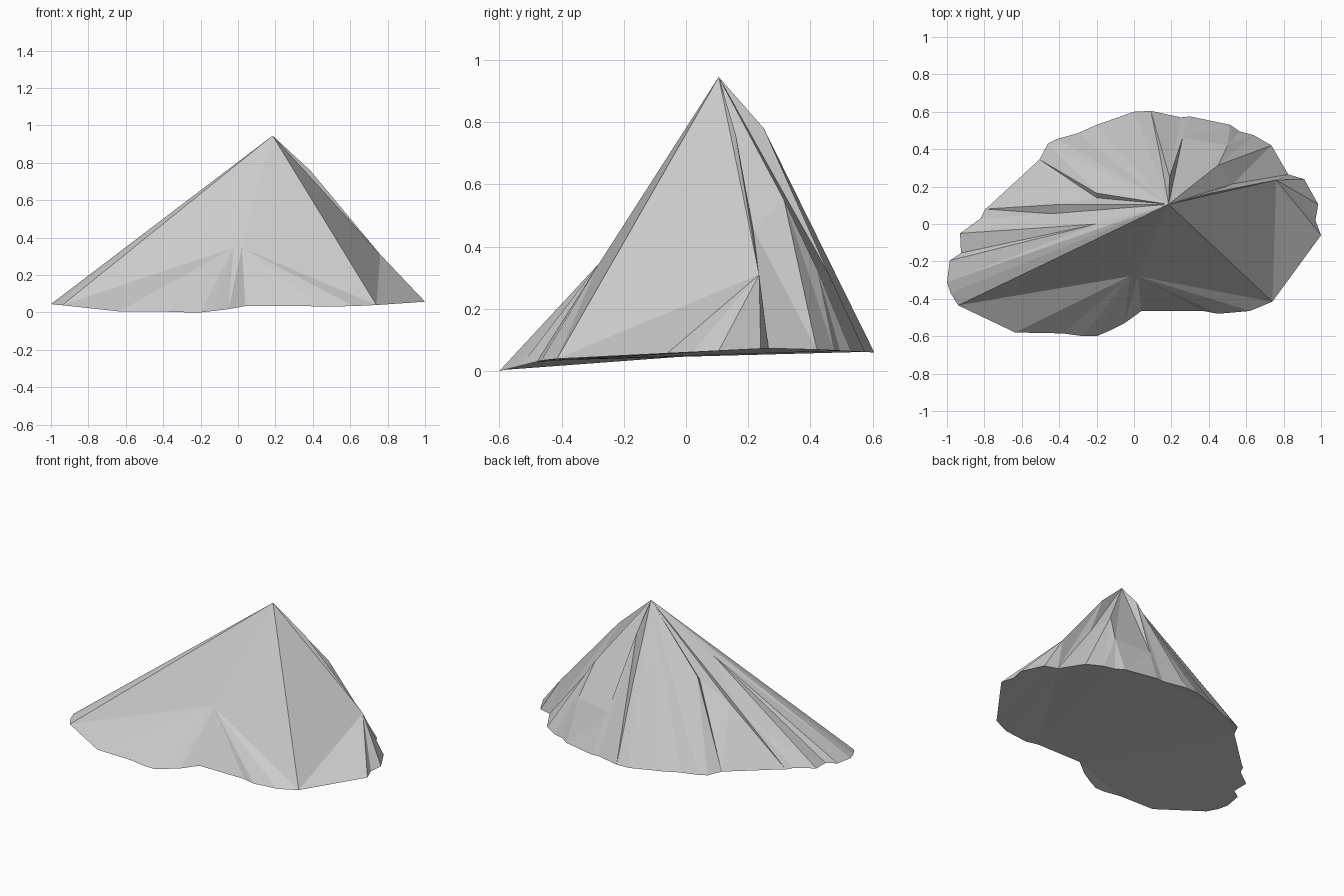
import bpy
import bmesh
from mathutils import Vector

default_cube = bpy.data.objects.get("Cube")
if default_cube:
    bpy.data.objects.remove(default_cube, do_unlink=True)


def make_material(name, colour):
    material = bpy.data.materials.new(name)
    material.use_nodes = True
    material.diffuse_color = colour
    shader = material.node_tree.nodes["Principled BSDF"]
    shader.inputs["Base Color"].default_value = colour
    shader.inputs["Roughness"].default_value = 0.9
    return material


def foot_height(x, y):
    """The foot of the slope is nearly level and dips at the front."""
    if y < -0.45:
        return 0.0375 + (y + 0.45) * 0.25
    return min(0.06 + 0.05 * y, 0.09 - 0.05 * y)


# Peak and the knolls, spurs and gullies around it
peak = (0.185, 0.105, 0.945)
east_knoll = (0.76, 0.235, 0.31)
east_shoulder = (0.385, 0.16, 0.76)
east_gully = (0.53, 0.215, 0.46)
north_east_spur = (0.45, 0.315, 0.55)
north_east_gully = (0.5, 0.42, 0.33)
north_gully = (0.26, 0.46, 0.31)
north_shoulder = (0.19, 0.25, 0.78)
north_crease = (0.14, 0.36, 0.5)
west_rib = (-0.2, 0.165, 0.56)
west_crease = (-0.2, 0.14, 0.53)
west_ridge = (-0.4, 0.105, 0.41)
west_gully = (-0.44, 0.055, 0.35)
west_spur = (-0.2, 0, 0.64)
hollow_left = (-0.025, -0.28, 0.345)
hollow_right = (0.02, -0.28, 0.345)

# Foot of the slope, anticlockwise, in longer runs that meet one high point
east_foot = [(1, -0.06), (0.97, 0.02), (0.985, 0.105), (0.91, 0.24),
             (0.825, 0.265)]
north_west_foot = [(-0.2, 0.53), (-0.3, 0.485), (-0.41, 0.455), (-0.46, 0.43)]
west_spur_foot = [(-0.925, -0.155), (-0.985, -0.195), (-1, -0.31)]
hollow_left_foot = [(-0.635, -0.58), (-0.38, -0.585), (-0.27, -0.6),
                    (-0.2, -0.6), (-0.13, -0.57), (-0.05, -0.53)]
hollow_right_foot = [(0.04, -0.465), (0.37, -0.465), (0.45, -0.48),
                     (0.62, -0.465), (0.74, -0.415)]

# Each high point with the run of foot below it
slopes = [
    (peak, []),
    (east_knoll, east_foot),
    (east_shoulder, []),
    (east_gully, [(0.735, 0.42)]),
    (north_east_spur, [(0.64, 0.475)]),
    (north_east_gully, [(0.565, 0.495), (0.515, 0.53)]),
    (north_gully, [(0.3, 0.575), (0.25, 0.57)]),
    (north_shoulder, [(0.09, 0.605)]),
    (north_crease, [(0, 0.6)]),
    (peak, north_west_foot),
    (west_rib, [(-0.505, 0.345)]),
    (west_crease, []),
    (west_ridge, [(-0.765, 0.105), (-0.795, 0.08)]),
    (west_gully, [(-0.82, 0.03), (-0.93, -0.05)]),
    (west_spur, west_spur_foot),
    (peak, [(-0.98, -0.37), (-0.94, -0.435)]),
    (hollow_left, hollow_left_foot),
    (hollow_right, hollow_right_foot),
]

bm = bmesh.new()
shared = {}


def vert(point):
    if point not in shared:
        shared[point] = bm.verts.new(Vector(point))
    return shared[point]


def triangle(*corners):
    """Add a face unless two of its corners coincide."""
    if len(set(corners)) == len(corners):
        bm.faces.new([vert(corner) for corner in corners])


def on_ground(point):
    return (*point, foot_height(*point))


# Fan each run of the foot to its high point, then join high points to the peak
foot_ring = []
previous_hub = hollow_right
previous_foot = on_ground(hollow_right_foot[-1])
for hub, run in slopes:
    triangle(previous_hub, previous_foot, hub)
    triangle(peak, previous_hub, hub)
    for point in map(on_ground, run):
        triangle(hub, previous_foot, point)
        foot_ring.append(point)
        previous_foot = point
    previous_hub = hub

# Underside
bm.faces.new([vert(point) for point in reversed(foot_ring)])
bmesh.ops.triangulate(bm, faces=[f for f in bm.faces if len(f.verts) > 3])
bmesh.ops.recalc_face_normals(bm, faces=bm.faces)

mesh = bpy.data.meshes.new("mountain")
bm.to_mesh(mesh)
bm.free()
mesh.materials.append(make_material("stone grey", (0.6, 0.6, 0.6, 1)))
mountain = bpy.data.objects.new("mountain", mesh)
bpy.context.scene.collection.objects.link(mountain)
